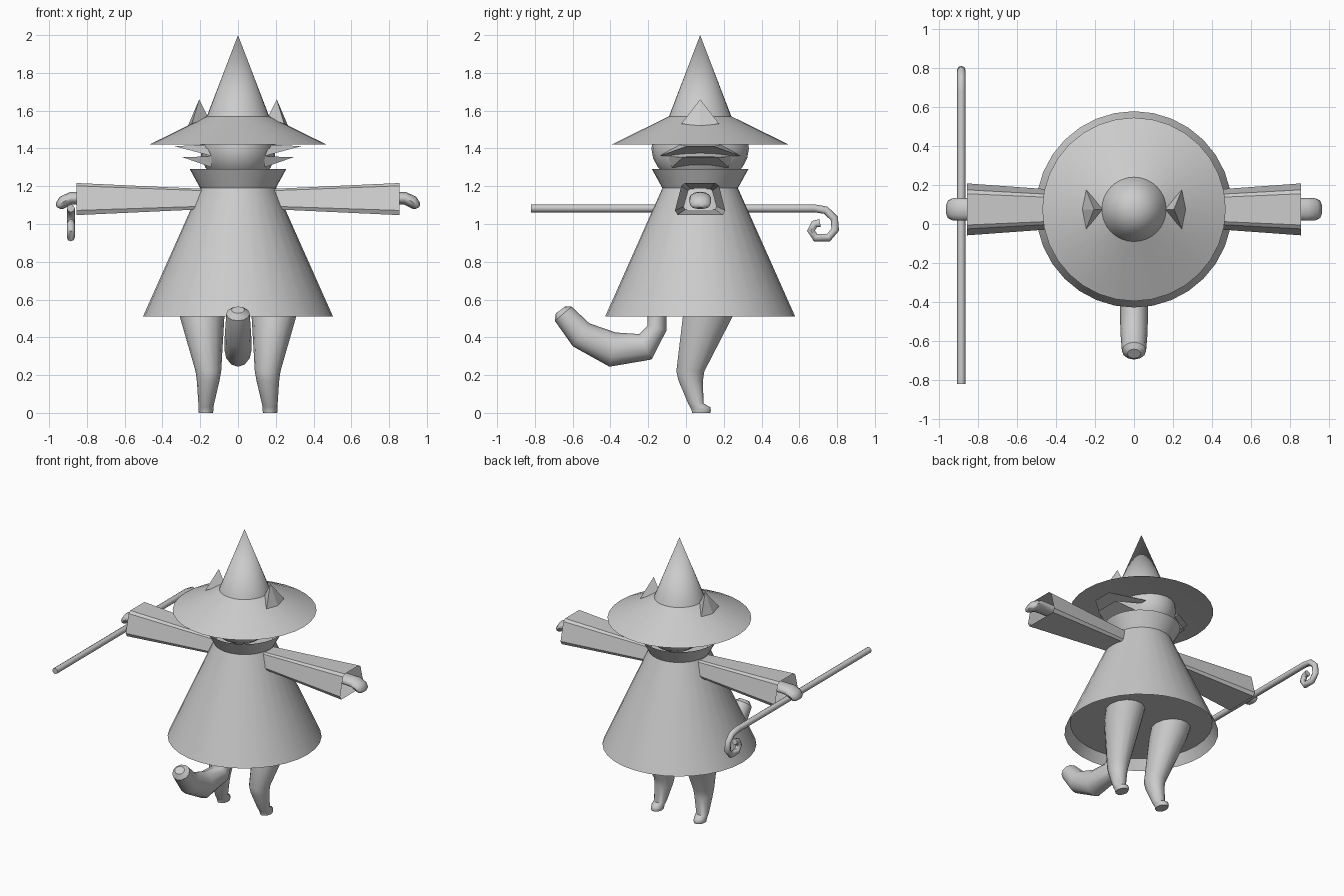
import bpy, bmesh, math
from mathutils import Vector

if "Cube" in bpy.data.objects:
    bpy.data.objects.remove(bpy.data.objects["Cube"])

CY = 0.075  # body axis offset in y

mat = bpy.data.materials.new("plain grey")
mat.diffuse_color = (0.6, 0.6, 0.6, 1)
mat.use_nodes = True
mat.node_tree.nodes["Principled BSDF"].inputs["Base Color"].default_value = mat.diffuse_color


def finish(name, bm, angle=35):
    bmesh.ops.recalc_face_normals(bm, faces=bm.faces)
    me = bpy.data.meshes.new(name)
    bm.to_mesh(me)
    bm.free()
    me.materials.append(mat)
    for p in me.polygons:
        p.use_smooth = True
    me.set_sharp_from_angle(angle=math.radians(angle))
    ob = bpy.data.objects.new(name, me)
    bpy.context.collection.objects.link(ob)
    return ob


def loft(name, rings, caps=True, angle=35):
    bm = bmesh.new()
    vs = [[bm.verts.new(p) for p in r] for r in rings]
    n = len(vs[0])
    for a, b in zip(vs, vs[1:]):
        for i in range(n):
            j = (i + 1) % n
            bm.faces.new((a[i], a[j], b[j], b[i]))
    if caps:
        bm.faces.new(vs[0])
        bm.faces.new(vs[-1])
    return finish(name, bm, angle)


def ellipse(c, u, v, n):
    return [c + u * math.cos(2 * math.pi * i / n) + v * math.sin(2 * math.pi * i / n)
            for i in range(n)]


def tube(name, path, radii, side, n=12, angle=35):
    """Tube along a planar path; radii = (across the plane, in the plane)."""
    path = [Vector(p) for p in path]
    side = Vector(side)
    rings = []
    for i, p in enumerate(path):
        t = (path[min(i + 1, len(path) - 1)] - path[max(i - 1, 0)]).normalized()
        ru, rv = radii[i]
        rings.append(ellipse(p, side * ru, t.cross(side) * rv, n))
    return loft(name, rings, True, angle)


def lathe(name, profile, n=32):
    bm = bmesh.new()
    vs = [bm.verts.new((r, 0, z)) for r, z in profile]
    es = [bm.edges.new(e) for e in zip(vs, vs[1:])]
    bmesh.ops.spin(bm, geom=vs + es, cent=(0, 0, 0), axis=(0, 0, 1),
                   angle=2 * math.pi, steps=n)
    bmesh.ops.remove_doubles(bm, verts=bm.verts, dist=0.0005)
    bmesh.ops.translate(bm, verts=bm.verts, vec=(0, CY, 0))
    return finish(name, bm)


def hull(name, pts):
    bm = bmesh.new()
    for p in pts:
        bm.verts.new(p)
    bmesh.ops.convex_hull(bm, input=bm.verts)
    return finish(name, bm, 15)


# Robe with recessed underside and flared collar
lathe("robe", [(0, 0.58), (0.465, 0.58), (0.503, 0.51), (0.2, 1.19),
               (0.255, 1.29), (0.185, 1.2), (0, 1.2)])

# Pointed hat with sloping brim
lathe("hat", [(0, 2.0), (0.165, 1.57), (0.47, 1.42), (0.44, 1.425), (0, 1.425)])

# Head
bm = bmesh.new()
bmesh.ops.create_uvsphere(bm, u_segments=24, v_segments=12, radius=1)
for v in bm.verts:
    v.co = (v.co.x * 0.2, v.co.y * 0.258 + CY, v.co.z * 0.2 + 1.4)
finish("head", bm)

SLEEVE = [(-.12, -.085), (.12, -.085), (.133, -.06), (.10, .07),
          (.08, .085), (-.08, .085), (-.10, .07), (-.133, -.06)]
# Paw path in x and z
PAW = [(.15, 1.135), (.82, 1.138), (.885, 1.136), (.925, 1.117),
       (.945, 1.095), (.95, 1.085)]
# Leg rings: centre x, centre y, z, x radius, y radius
LEG = [(.195, .15, .60, .125, .14), (.19, .115, .51, .118, .135),
       (.157, .023, .22, .068, .076), (.158, .025, .17, .06, .066),
       (.168, .052, .05, .042, .042), (.17, .075, .03, .04, .055),
       (.17, .081, .012, .04, .052), (.17, .08, 0, .037, .05)]

for s, side in ((-1, "left"), (1, "right")):
    # Ears poking through the brim
    hull(side + "_ear", [(s * x, CY + y, z) for x, y, z in (
        (.205, 0, 1.66), (.155, 0, 1.56), (.245, .1, 1.53),
        (.265, 0, 1.52), (.245, -.1, 1.53))])
    # Cheek fur tufts
    hull(side + "_upper_cheek_tuft", [(s * x, CY + y, z) for x, y, z in (
        (.335, -.07, 1.412), (.335, .07, 1.412), (.14, -.215, 1.36), (.14, .215, 1.36),
        (.17, -.11, 1.42), (.17, .11, 1.42))])
    hull(side + "_lower_cheek_tuft", [(s * x, CY + y, z) for x, y, z in (
        (.295, -.09, 1.354), (.295, .09, 1.354), (.14, -.17, 1.358), (.14, .17, 1.358),
        (.14, -.15, 1.30), (.14, .15, 1.30))])
    # Hollow sleeve
    loft(side + "_sleeve", [[(s * x, CY + y * k, 1.132 + z * k) for y, z in SLEEVE]
                            for x, k in ((.12, .6), (.855, 1))], False, 20)
    # Arm ending in a drooping paw
    tube(side + "_paw", [(s * x, CY, z) for x, z in PAW],
         [(.05, .03), (.056, .033), (.058, .033), (.058, .033), (.05, .025), (.03, .012)],
         (0, 1, 0), 12, 50)
    # Leg and foot
    loft(side + "_leg", [ellipse(Vector((s * x, y, z)), Vector((rx, 0, 0)),
                                 Vector((0, ry, 0)), 14)
                         for x, y, z, rx, ry in LEG], True, 50)

# Tail
tube("tail", [(0, y, z) for y, z in (
    (-.153, .62), (-.153, .45), (-.215, .35), (-.388, .335), (-.555, .413),
    (-.65, .525), (-.665, .545))],
    [(.05, .048), (.06, .052), (.068, .075), (.072, .092), (.07, .075),
     (.062, .058), (.035, .03)], (1, 0, 0), 12)

# Staff with curled hook
STAFF = [(-.82, 1.083), (.68, 1.083), (.74, 1.073), (.785, 1.03), (.79, .97),
         (.755, .928), (.685, .928), (.662, .965), (.68, 1.0), (.71, 1.005)]
tube("staff", [(-.885, y, z) for y, z in STAFF],
     [(.021, .021)] * len(STAFF), (1, 0, 0), 8, 50)
